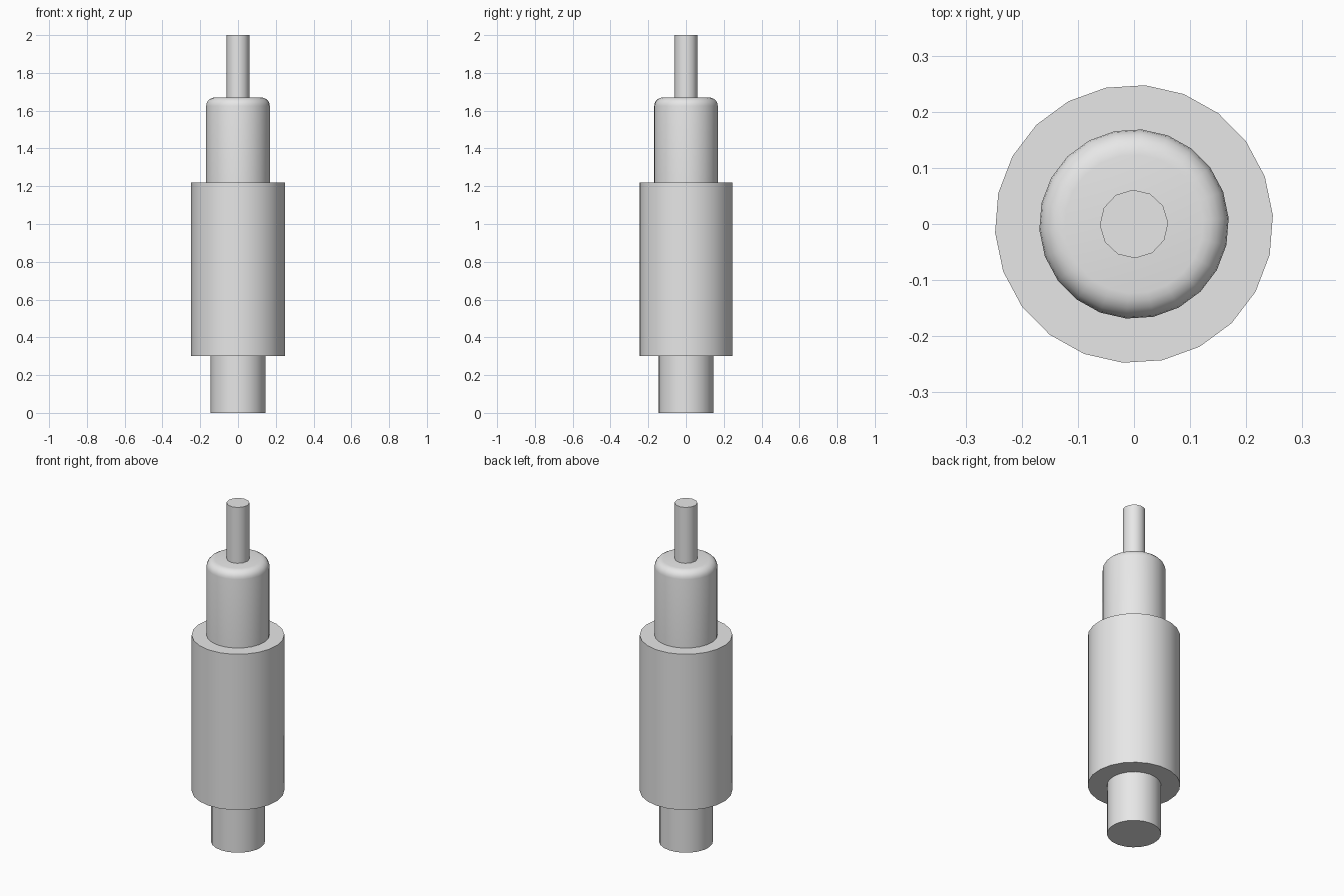
import bpy, bmesh
from math import radians
from mathutils import Matrix

default = bpy.data.objects.get("Cube")
if default:
    bpy.data.objects.remove(default, do_unlink=True)

# One plain grey for the whole model
grey = bpy.data.materials.new("plain grey")
grey.use_nodes = True
grey.diffuse_color = (0.8, 0.8, 0.8, 1)
grey.node_tree.nodes["Principled BSDF"].inputs["Base Color"].default_value = (0.8, 0.8, 0.8, 1)


def cylinder(name, radius, bottom, top, sides, turn=0, rounding=0):
    """Upright cylinder on the z axis, with an optional rounded top rim."""
    bm = bmesh.new()
    bmesh.ops.create_cone(
        bm, cap_ends=True, segments=sides, radius1=radius, radius2=radius,
        depth=top - bottom,
        matrix=Matrix.Translation((0, 0, (top + bottom) / 2)) @ Matrix.Rotation(radians(turn), 4, "Z"))
    if rounding:
        rim = [e for e in bm.edges if all(v.co.z > top - 0.001 for v in e.verts)]
        bmesh.ops.bevel(bm, geom=rim, offset=rounding, segments=5, profile=0.5, affect="EDGES")
    mesh = bpy.data.meshes.new(name)
    bm.to_mesh(mesh)
    bm.free()
    mesh.materials.append(grey)
    obj = bpy.data.objects.new(name, mesh)
    bpy.context.collection.objects.link(obj)
    bpy.ops.object.select_all(action="DESELECT")
    obj.select_set(True)
    bpy.context.view_layer.objects.active = obj
    bpy.ops.object.shade_smooth_by_angle(angle=radians(35))
    return obj


# Stacked parts, from the bottom up, each sunk slightly into the wide body
cylinder("lower_shaft", 0.145, 0, 0.35, 22, turn=-4.6)
cylinder("main_body", 0.248, 0.3, 1.22, 22, turn=-4.6)
cylinder("rounded_collar", 0.169, 1.17, 1.67, 22, turn=-4.6, rounding=0.045)
cylinder("top_pin", 0.061, 1.62, 2, 12, turn=2)
